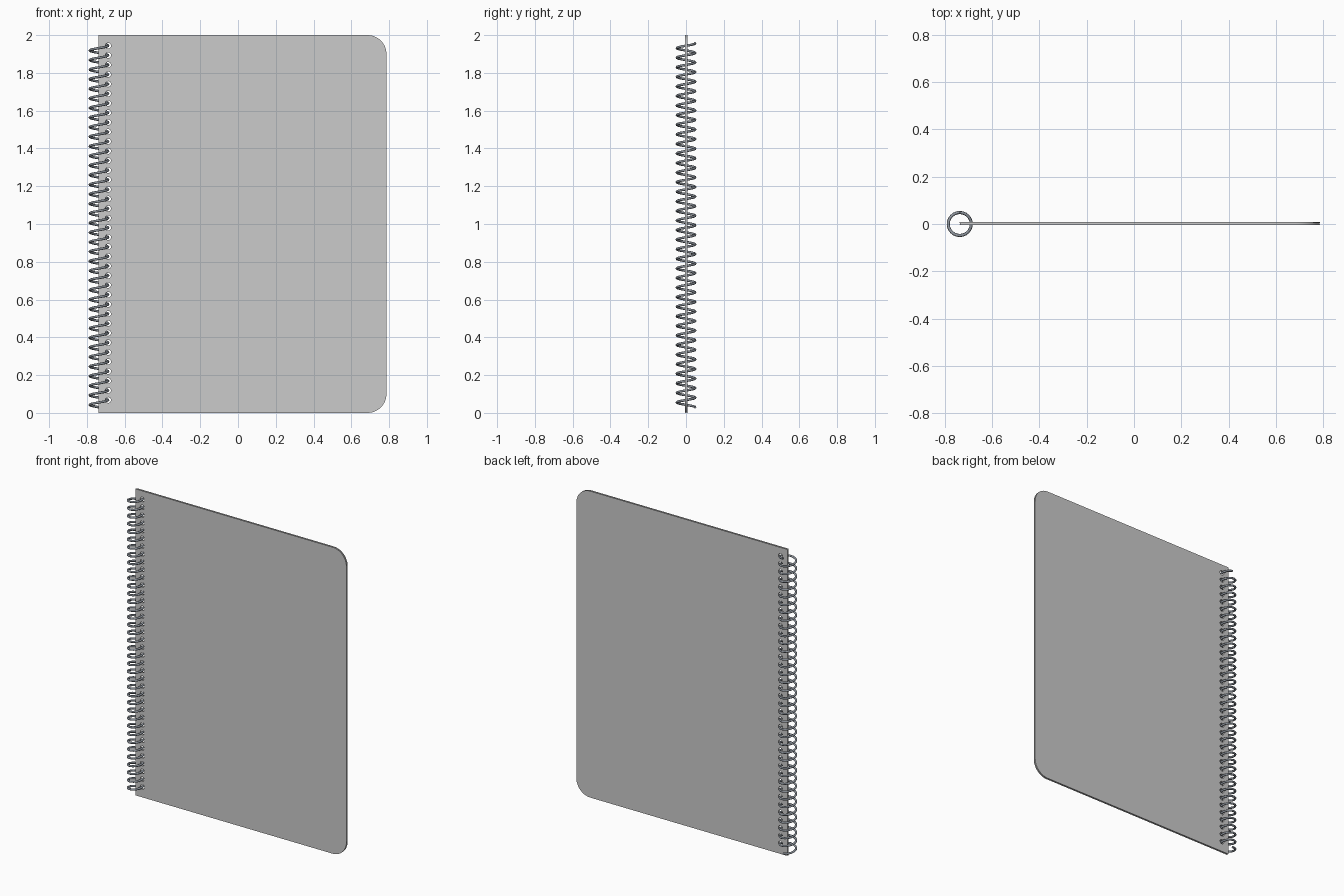
import bpy, math

if "Cube" in bpy.data.objects:
    bpy.data.objects.remove(bpy.data.objects["Cube"])

TURNS, Z0, PITCH = 38, 0.03, 0.0507
COIL_X, COIL_R, WIRE_R = -0.736, 0.0485, 0.0065
LEFT, RIGHT, HEIGHT, CORNER = -0.738, 0.786, 2.0, 0.1


def material(name, rgb):
    m = bpy.data.materials.new(name)
    m.diffuse_color = (*rgb, 1)
    m.use_nodes = True
    m.node_tree.nodes["Principled BSDF"].inputs["Base Color"].default_value = m.diffuse_color
    return m


cover_grey = material("cover grey", (0.6, 0.6, 0.6))
wire_grey = material("wire grey", (0.27, 0.30, 0.34))


def add_spline(curve, pts, cyclic):
    s = curve.splines.new('POLY')
    s.points.add(len(pts) - 1)
    for p, co in zip(s.points, pts):
        p.co = (*co, 1)
    s.use_cyclic_u = cyclic


def finish(name, curve, mat):
    ob = bpy.data.objects.new(name, curve)
    bpy.context.collection.objects.link(ob)
    curve.materials.append(mat)
    return ob


def to_mesh(ob, angle):
    bpy.ops.object.select_all(action='DESELECT')
    ob.select_set(True)
    bpy.context.view_layer.objects.active = ob
    bpy.ops.object.convert(target='MESH')
    bpy.ops.object.shade_smooth_by_angle(angle=math.radians(angle))


def arc(cx, cz, r, a0, a1, n):
    return [(cx + r * math.cos(a0 + (a1 - a0) * i / n),
             cz + r * math.sin(a0 + (a1 - a0) * i / n), 0) for i in range(n + 1)]


# A sheet: outline with two rounded corners and a row of punched holes
def sheet(name, y0, y1, inset):
    c = bpy.data.curves.new(name, 'CURVE')
    c.dimensions, c.fill_mode = '2D', 'BOTH'
    c.extrude = (y1 - y0) / 2
    lo, hi, r = inset, HEIGHT - inset, RIGHT - inset
    outline = [(LEFT + inset, lo, 0)]
    outline += arc(r - CORNER, lo + CORNER, CORNER, -math.pi / 2, 0, 12)
    outline += arc(r - CORNER, hi - CORNER, CORNER, 0, math.pi / 2, 12)
    outline += [(LEFT + inset, hi, 0)]
    add_spline(c, outline, True)
    for i in range(TURNS):
        z = Z0 + PITCH * (i + 0.75)
        add_spline(c, arc(COIL_X + COIL_R, z, 0.015, 0, 2 * math.pi, 16)[:-1], True)
    ob = finish(name, c, cover_grey)
    ob.rotation_euler = (math.pi / 2, 0, 0)
    ob.location.y = (y0 + y1) / 2
    to_mesh(ob, 30)


sheet("front_cover", -0.005, -0.002, 0)
sheet("pages", -0.002, 0.005, 0.003)
sheet("back_cover", 0.005, 0.008, 0)

# Spiral binding wire, starting and ending at the back
coil = bpy.data.curves.new("spiral_wire", 'CURVE')
coil.dimensions = '3D'
coil.bevel_depth, coil.bevel_resolution = WIRE_R, 2
coil.use_fill_caps = True
steps = 24
path = []
for i in range(TURNS * steps + 1):
    a = math.pi / 2 + 2 * math.pi * i / steps
    path.append((COIL_X + COIL_R * math.cos(a), COIL_R * math.sin(a),
                 Z0 + PITCH * i / steps))
add_spline(coil, path, False)
to_mesh(finish("spiral_wire", coil, wire_grey), 60)
